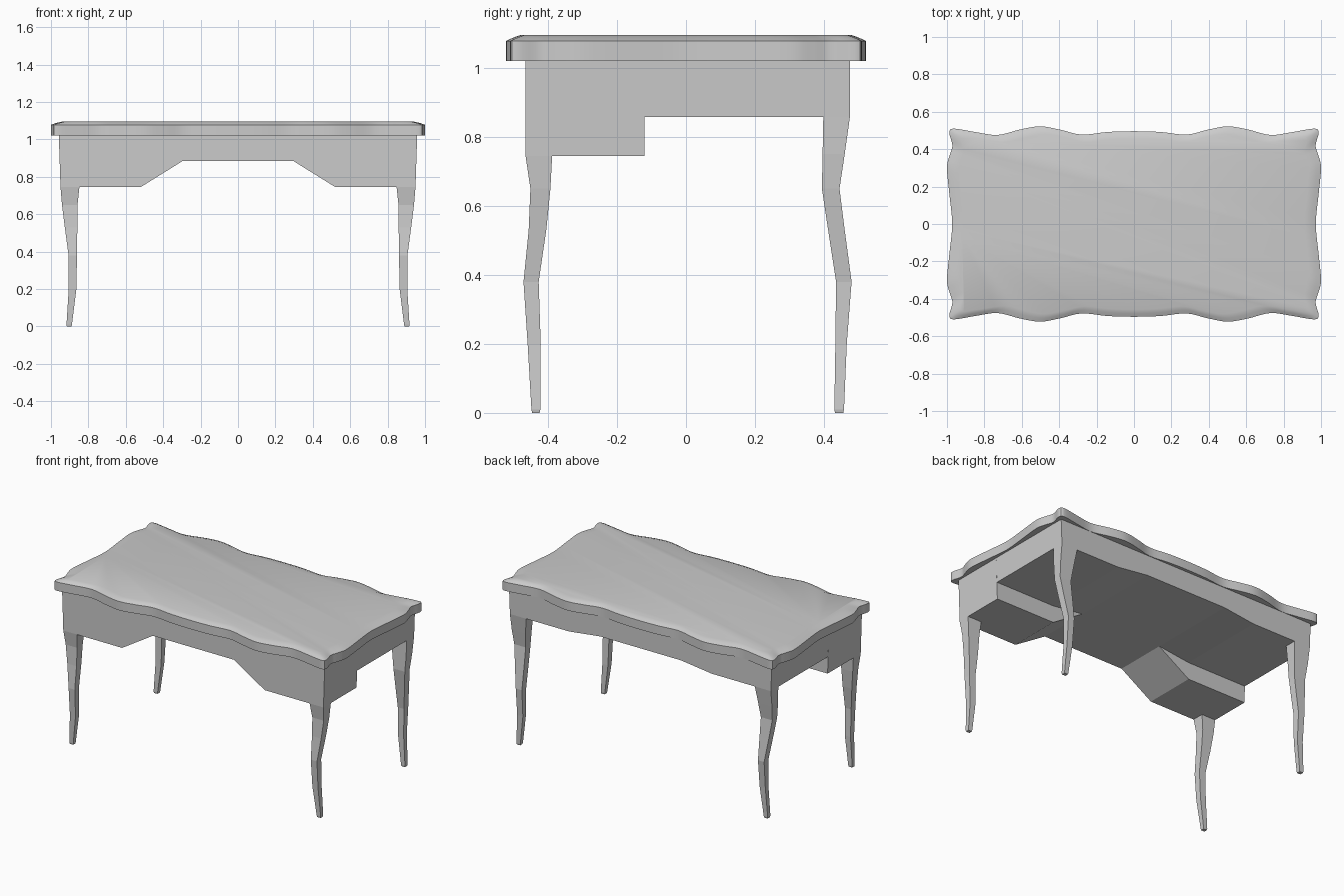
import bpy
from mathutils import Vector

if "Cube" in bpy.data.objects:
    bpy.data.objects.remove(bpy.data.objects["Cube"])


def make(name, verts, faces):
    me = bpy.data.meshes.new(name)
    me.from_pydata(verts, [], faces)
    me.update()
    ob = bpy.data.objects.new(name, me)
    bpy.context.collection.objects.link(ob)
    # consistent outward normals
    bpy.context.view_layer.objects.active = ob
    bpy.ops.object.select_all(action='DESELECT')
    ob.select_set(True)
    bpy.ops.object.mode_set(mode='EDIT')
    bpy.ops.mesh.select_all(action='SELECT')
    bpy.ops.mesh.normals_make_consistent(inside=False)
    bpy.ops.object.mode_set(mode='OBJECT')
    return ob


def loft(name, rings):
    n = len(rings[0])
    verts = [p for r in rings for p in r]
    faces = [tuple(range(n)), tuple((len(rings) - 1) * n + i for i in range(n))]
    for k in range(len(rings) - 1):
        for i in range(n):
            j = (i + 1) % n
            faces.append((k * n + i, k * n + j, (k + 1) * n + j, (k + 1) * n + i))
    return make(name, verts, faces)


# Wavy table top: one quarter of the outline, mirrored and smoothed
quarter = [(0, .496), (.14, .492), (.28, .478), (.39, .503), (.5, .522),
           (.61, .505), (.73, .476), (.85, .492), (.965, .51), (.987, .487),
           (.971, .42), (.985, .37), (1.0, .30), (.986, .15), (.972, 0)]
half = quarter + [(x, -y) for x, y in quarter[-2::-1]]
outline = [Vector(p) for p in half + [(-x, y) for x, y in half[-2:0:-1]]]


def smooth_loop(pts, steps=4):
    out = []
    n = len(pts)
    for i in range(n):
        a, b, c, d = (pts[(i + k) % n] for k in (-1, 0, 1, 2))
        for s in range(steps):
            t = s / steps
            out.append(0.5 * (2 * b + (c - a) * t + (2 * a - 5 * b + 4 * c - d) * t * t
                              + (3 * b - a - 3 * c + d) * t ** 3))
    return out


edge = smooth_loop(outline)


def top_ring(z, sx=1.0, sy=1.0):
    return [(p.x * sx, p.y * sy, z) for p in edge]


top = loft("table_top", [top_ring(1.02), top_ring(1.078), top_ring(1.087, .975, .963),
                         top_ring(1.095, .94, .92)])
bpy.ops.object.shade_smooth_by_angle(angle=0.6)


# Body: arched profile, deeper at the front for the drawer boxes
def body(name, y0, y1, low, x_low):
    right = [(.958, 1.02), (x_low, low), (.52, low), (.295, .885)]
    prof = right + [(-x, z) for x, z in right[::-1]]
    loft(name, [[(x, y, z) for x, z in prof] for y in (y0, y1)])


body("drawer_front_body", -.465, -.12, .745, .949)
body("rear_body", -.12, .475, .857, .952)

# Curved legs: z, inner x, outer x, inner y, outer y
front = [(.745, .848, .949, .388, .465), (.65, .858, .941, .393, .451),
         (.53, .859, .926, .405, .456), (.38, .861, .906, .427, .471),
         (.20, .864, .905, .421, .459), (.01, .888, .917, .422, .448),
         (0, .890, .915, .424, .446)]
back = [(.857, .835, .952, .398, .475), (.75, .848, .949, .396, .460),
        (.65, .858, .941, .394, .445), (.53, .859, .926, .412, .460),
        (.38, .861, .906, .435, .480), (.20, .864, .905, .433, .466),
        (.01, .888, .917, .430, .458), (0, .890, .915, .432, .456)]
for name, sections, sy in (("front_leg", front, -1), ("back_leg", back, 1)):
    for side, sx in (("left", -1), ("right", 1)):
        loft(f"{name}_{side}", [[(sx * a, sy * c, z), (sx * b, sy * c, z),
                                 (sx * b, sy * d, z), (sx * a, sy * d, z)]
                                for z, a, b, c, d in sections])
